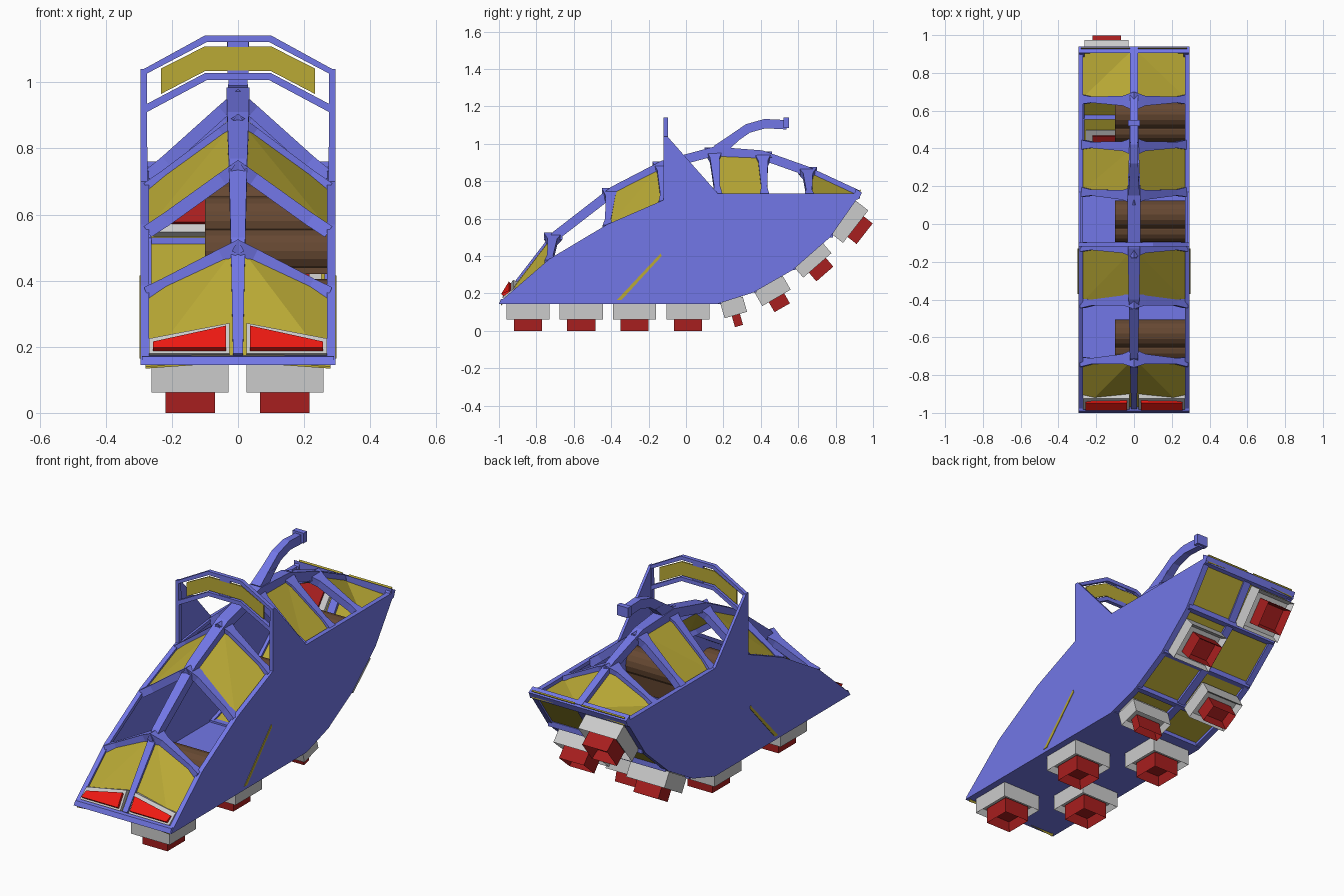
import bpy, bmesh, math
from mathutils import Vector, Matrix

if "Cube" in bpy.data.objects:
    bpy.data.objects.remove(bpy.data.objects["Cube"])

def material(name, rgb):
    m = bpy.data.materials.new(name)
    m.diffuse_color = (*rgb, 1)
    m.use_nodes = True
    m.node_tree.nodes["Principled BSDF"].inputs["Base Color"].default_value = m.diffuse_color
    return m

BLUE = material("blue", (0.17, 0.185, 0.80))
YELLOW = material("yellow", (0.49, 0.40, 0.036))
RED = material("red", (0.39, 0.013, 0.013))
LAMP = material("lamp_red", (0.87, 0.01, 0.006))
BROWN = material("brown", (0.133, 0.065, 0.032))

def finish(name, bm, mat):
    bmesh.ops.recalc_face_normals(bm, faces=bm.faces)
    me = bpy.data.meshes.new(name)
    bm.to_mesh(me)
    bm.free()
    ob = bpy.data.objects.new(name, me)
    bpy.context.collection.objects.link(ob)
    if mat:
        me.materials.append(mat)
    return ob

def prism(name, pts, vec, mat):
    """Flat polygon extruded along vec."""
    bm = bmesh.new()
    face = bm.faces.new([bm.verts.new(p) for p in pts])
    ext = bmesh.ops.extrude_face_region(bm, geom=[face], use_keep_orig=True)
    bmesh.ops.translate(bm, vec=Vector(vec),
                        verts=[g for g in ext["geom"] if isinstance(g, bmesh.types.BMVert)])
    return finish(name, bm, mat)

def beam(name, pts, widths, thick, side, mat=BLUE):
    """Rectangular bar along a path: half widths along side, thickness inside the path."""
    pts = [Vector(p) for p in pts]
    side = Vector(side)
    bm = bmesh.new()
    rings = []
    for i, p in enumerate(pts):
        t = (pts[min(i + 1, len(pts) - 1)] - pts[max(i - 1, 0)]).normalized()
        n = side.cross(t).normalized() * thick
        w = side * (widths[i] if isinstance(widths, (list, tuple)) else widths)
        rings.append([bm.verts.new(q) for q in (p - w, p + w, p + w + n, p - w + n)])
    for a, b in zip(rings, rings[1:]):
        for k in range(4):
            bm.faces.new((a[k], a[(k + 1) % 4], b[(k + 1) % 4], b[k]))
    bm.faces.new(rings[0])
    bm.faces.new(rings[-1])
    return finish(name, bm, mat)

def socket(name, size, centre, frame, border, depth, mat):
    """Box whose lower face is recessed."""
    bm = bmesh.new()
    bmesh.ops.create_cube(bm, size=1)
    bmesh.ops.scale(bm, vec=size, verts=bm.verts)
    bm.normal_update()
    low = min(bm.faces, key=lambda f: f.calc_center_median().z)
    bmesh.ops.inset_region(bm, faces=[low], thickness=border)
    bmesh.ops.translate(bm, vec=(0, 0, depth), verts=low.verts)
    bmesh.ops.transform(bm, matrix=frame @ Matrix.Translation(centre), verts=bm.verts)
    return finish(name, bm, mat)

# Outlines in (y, z)
HULL = [(0.17, 0.145), (0.36, 0.205), (0.57, 0.325), (0.77, 0.50), (0.935, 0.735)]
EDGE = [(-0.99, 0.16), (-0.73, 0.385), (-0.42, 0.57), (-0.12, 0.70),
        (0.17, 0.735), (0.42, 0.735), (0.66, 0.735), (0.93, 0.735)]
RIDGE = [(-0.98, 0.18), (-0.71, 0.53), (-0.40, 0.77), (-0.13, 0.91),
         (0.15, 0.985), (0.41, 0.965), (0.65, 0.88), (0.93, 0.75)]

# Side walls with triangular fins
wall = [(-1.0, 0.145)] + HULL + [(0.17, 0.735), (-0.10, 1.04), (-0.12, 1.04)] + EDGE[3::-1]
for s, side in ((-1, "left"), (1, "right")):
    prism(f"{side}_wall", [(s * 0.28, y, z) for y, z in wall], (s * 0.015, 0, 0), BLUE)

# Floor, nose bar and tail bar
prism("floor", [(-0.28, -0.99, 0.145), (0.28, -0.99, 0.145), (0.28, 0.17, 0.145),
                (-0.28, 0.17, 0.145)], (0, 0, 0.02), BLUE)
prism("nose_bar", [(-0.29, y, z) for y, z in
                   ((-1, 0.145), (-0.96, 0.145), (-0.96, 0.175), (-0.99, 0.17))], (0.58, 0, 0), BLUE)
prism("tail_bar", [(-0.295, y, z) for y, z in
                   ((0.905, 0.70), (0.925, 0.705), (0.94, 0.74), (0.905, 0.76))], (0.59, 0, 0), BLUE)

# Canopy ridge and ribs
beam("canopy_spine", [(0, y, z) for y, z in RIDGE],
     [0.015, 0.022, 0.028, 0.033, 0.035, 0.025, 0.02, 0.02], 0.05, (-1, 0, 0))
for i in range(1, 7):
    (ye, ze), (yr, zr) = EDGE[i], RIDGE[i]
    for s in (-1, 1):
        path = [(s * x, yr + (ye - yr) * f, zr - 0.005 + (ze - zr) * f)
                for x, f in ((0.0, 0), (0.06, 0.21), (0.23, 0.82), (0.285, 1))]
        beam(f"canopy_rib_{i}", path, [0.05, 0.026, 0.016, 0.026], 0.04, (0, s, 0))

# Canopy windows, every other bay
def drop(p, x, d=0.02):
    return (x, p[0], p[1] - d)
for i in (0, 2, 4, 6):
    for s in (-1, 1):
        for tri in ((EDGE[i], EDGE[i + 1], RIDGE[i + 1]), (EDGE[i], RIDGE[i + 1], RIDGE[i])):
            prism(f"canopy_window_{i}", [drop(p, s * 0.28 if p in EDGE else 0) for p in tri],
                  (0, 0, -0.006), YELLOW)
# Slim rails along the canopy edge
for s in (-1, 1):
    beam("canopy_rail", [(s * 0.282, y, z) for y, z in EDGE], 0.013, 0.02, (-1, 0, 0))

# Rear underside: spine, cross bars, rails and windows
beam("hull_spine", [(0, y, z) for y, z in HULL], 0.022, -0.03, (-1, 0, 0))
for i, (y, z) in enumerate(HULL[:4]):
    beam(f"hull_crossbar_{i}", [(-0.285, y, z), (0.285, y, z)], 0.016, 0.03, (0, -1, 0))
for s in (-1, 1):
    beam("hull_rail", [(s * 0.275, y, z) for y, z in HULL], 0.013, -0.03, (-1, 0, 0))
    for a, b in zip(HULL, HULL[1:]):
        prism("hull_window", [(s * 0.02, a[0], a[1] + 0.015), (s * 0.28, a[0], a[1] + 0.015),
                              (s * 0.28, b[0], b[1] + 0.015), (s * 0.02, b[0], b[1] + 0.015)],
              (0, -0.004, 0.006), YELLOW)

# Thrusters alternate right and left: y, z, tilt, length
THRUST = [(-0.845, 0.103, 0, 0.23), (-0.56, 0.103, 0, 0.23), (-0.275, 0.103, 0, 0.23),
          (0.01, 0.103, 0, 0.23), (0.255, 0.125, 16, 0.125), (0.463, 0.213, 30, 0.175),
          (0.675, 0.382, 41, 0.2), (0.874, 0.583, 52, 0.22)]
for i, (y, z, tilt, ln) in enumerate(THRUST):
    x = 0.142 if i % 2 == 0 else -0.145
    frame = Matrix.Translation((x, y, z)) @ Matrix.Rotation(math.radians(tilt), 4, 'X')
    socket(f"thruster_housing_{i}", (0.232, ln, 0.084), (0, 0, 0), frame, 0.025, 0.03, None)
    socket(f"thruster_nozzle_{i}", (0.15, ln - 0.08, 0.085), (0, 0, -0.0605), frame, 0.018, 0.05, RED)
    if tilt:
        socket(f"thruster_inner_{i}", (0.22, ln - 0.02, 0.04), (0, 0, 0.05), frame, 0.02, 0.01, None)
        socket(f"thruster_core_{i}", (0.15, ln - 0.08, 0.04), (0, 0, 0.06), frame, 0.02, 0.01, RED)

# Headlights with grey surrounds on the nose slope
for s in (-1, 1):
    prism("headlight_frame", [(s * x, y, z) for x, y, z in
          ((0.025, -0.983, 0.18), (0.27, -0.983, 0.18), (0.27, -0.925, 0.225), (0.025, -0.925, 0.272))],
          (0, 0.03, -0.01), None)
    prism("headlight", [(s * x, y, z) for x, y, z in
          ((0.037, -0.976, 0.187), (0.257, -0.976, 0.187), (0.257, -0.935, 0.205),
           (0.037, -0.935, 0.253))], (0, -0.012, 0.011), LAMP)

# Roll hoop with yellow panel
hoop = [(-0.295, 0.70), (-0.295, 1.035), (-0.1, 1.142), (0.1, 1.142), (0.295, 1.035), (0.295, 0.70)]
beam("roll_hoop", [(x, -0.108, z) for x, z in hoop], 0.011, 0.021, (0, 1, 0))
beam("hoop_crossbar", [(x, -0.108, z) for x, z in
                       ((-0.285, 0.93), (-0.1, 1.028), (0.1, 1.028), (0.285, 0.93))],
     0.011, 0.022, (0, 1, 0))
prism("hoop_panel", [(x, -0.112, z) for x, z in
      ((-0.233, 0.965), (-0.1, 1.034), (0.1, 1.034), (0.233, 0.965),
       (0.233, 1.042), (0.1, 1.109), (-0.1, 1.109), (-0.233, 1.042))], (0, 0.008, 0), YELLOW)
for z0, z1 in ((1.02, 1.036), (1.107, 1.13)):
    prism("hoop_clip", [(-0.032, -0.114, z0), (0.032, -0.114, z0), (0.032, -0.114, z1),
                        (-0.032, -0.114, z1)], (0, 0.012, 0), BLUE)

# Curved tail arm with end cap
beam("tail_arm", [(0, y, z) for y, z in ((0.15, 0.99), (0.24, 1.05), (0.32, 1.105),
                                         (0.42, 1.133), (0.54, 1.127))],
     [0.03, 0.024, 0.022, 0.02, 0.018], [0.05][0], (-1, 0, 0))
prism("arm_gusset", [(-0.025, y, z) for y, z in
                     ((0.14, 0.97), (0.24, 1.035), (0.30, 1.035), (0.22, 0.96))], (0.05, 0, 0), BLUE)
prism("arm_cap", [(-0.033, 0.52, 1.085), (0.033, 0.52, 1.085), (0.033, 0.52, 1.14),
                  (-0.033, 0.52, 1.14)], (0, 0.03, 0), BLUE)

# Slanted yellow strip in each side wall
for s in (-1, 1):
    prism("wall_strip", [(s * 0.275, y, z) for y, z in
          ((-0.37, 0.165), (-0.345, 0.165), (-0.13, 0.40), (-0.135, 0.415))], (s * 0.023, 0, 0), YELLOW)

# Brown bench rows with rounded cushions: front y, top z
def roll(name, cy, cz, r):
    prism(name, [(-0.1, cy + r * math.cos(k * math.pi / 8), cz + r * math.sin(k * math.pi / 8))
                 for k in range(16)], (0.378, 0, 0), BROWN)
for row, (y, z) in enumerate(((-0.73, 0.41), (-0.10, 0.66), (0.43, 0.71))):
    roll(f"bench_seat_{row}", y + 0.07, z - 0.17, 0.065)
    roll(f"bench_back_{row}", y + 0.15, z - 0.08, 0.075)
    prism(f"bench_base_{row}", [(-0.1, y + a, z - b) for a, b in
          ((0.03, 0.24), (0.20, 0.22), (0.215, 0.05), (0.10, 0.08), (0.03, 0.16))],
          (0.378, 0, 0), BROWN)
